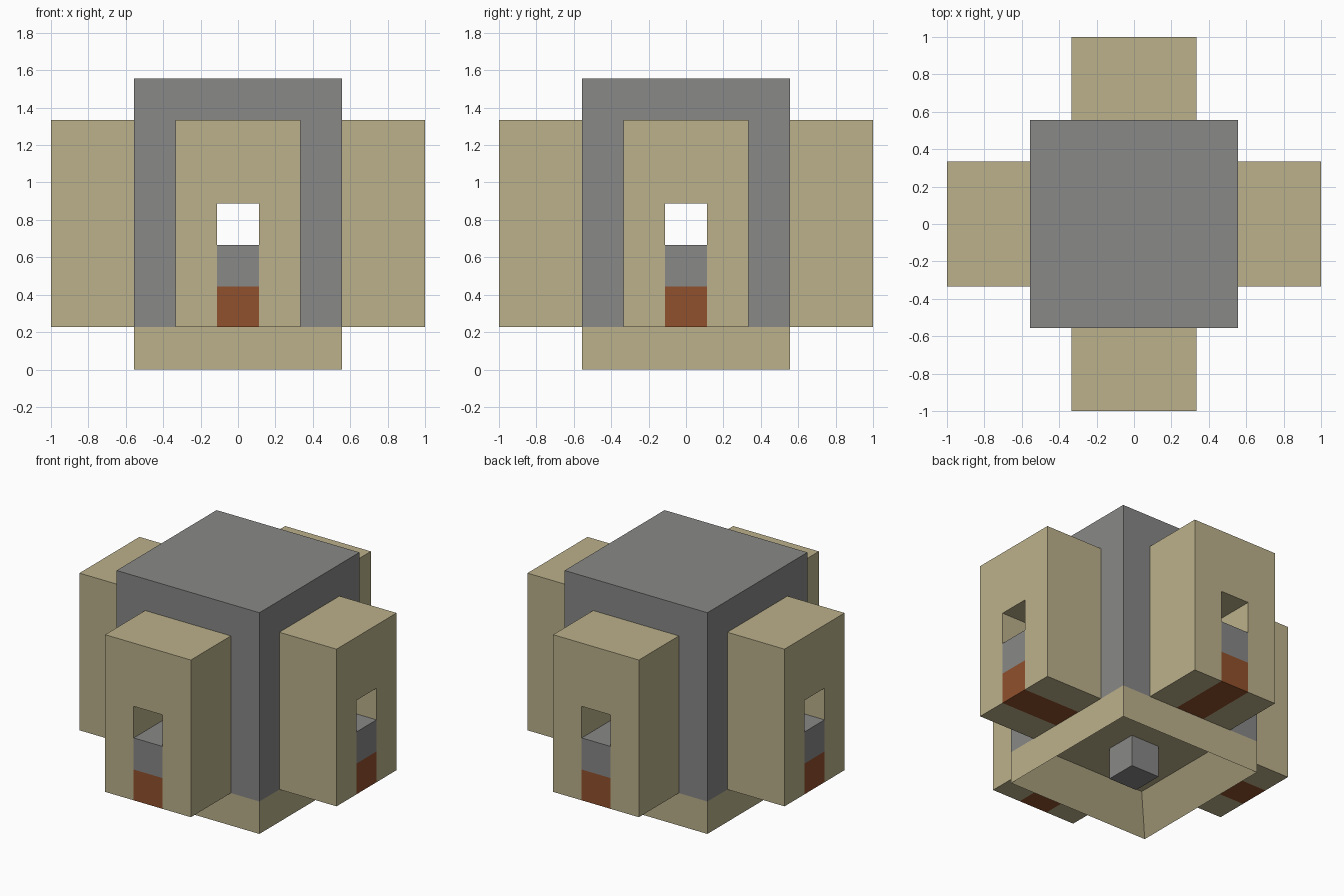
import bpy
import bmesh
from math import pi
from mathutils import Matrix, Vector

U = 2 / 9            # module of the design
FLOOR = 0.228        # underside of body and wings
BODY = 2.5 * U       # half width of the body

default = bpy.data.objects.get("Cube")
if default:
    bpy.data.objects.remove(default, do_unlink=True)


def material(name, rgb):
    m = bpy.data.materials.new(name)
    m.use_nodes = True
    color = (*rgb, 1)
    m.diffuse_color = color
    m.node_tree.nodes["Principled BSDF"].inputs["Base Color"].default_value = color
    return m


TAN = material("tan", (0.50, 0.44, 0.26))
GREY = material("grey", (0.246, 0.246, 0.242))
BROWN = material("rust_brown", (0.285, 0.082, 0.026))


def finish(bm, name, mat):
    bmesh.ops.recalc_face_normals(bm, faces=bm.faces)
    mesh = bpy.data.meshes.new(name)
    bm.to_mesh(mesh)
    bm.free()
    mesh.materials.append(mat)
    ob = bpy.data.objects.new(name, mesh)
    bpy.context.collection.objects.link(ob)
    return ob


def box_mesh(x, y, z):
    bm = bmesh.new()
    size = Matrix.Diagonal((x[1] - x[0], y[1] - y[0], z[1] - z[0], 1))
    mid = Vector((sum(x) / 2, sum(y) / 2, sum(z) / 2))
    bmesh.ops.create_cube(bm, size=1, matrix=Matrix.Translation(mid) @ size)
    return bm


def box(name, mat, x, y, z):
    return finish(box_mesh(x, y, z), name, mat)


# Body with crossing tunnels at window height
body = box("body", GREY, (-BODY, BODY), (-BODY, BODY), (FLOOR, 7 * U))
half, sill, head = U / 2, 3 * U, 4 * U
for name, x, y in (("tunnel_cutter_x", 2, half), ("tunnel_cutter_y", half, 2)):
    cutter = box(name, GREY, (-x, x), (-y, y), (sill, head))
    cutter.hide_render = True
    mod = body.modifiers.new(name, "BOOLEAN")
    mod.object = cutter
    mod.operation = "DIFFERENCE"
    mod.solver = "EXACT"
    bpy.context.view_layer.objects.active = body
    bpy.ops.object.modifier_apply(modifier=name)
    bpy.data.objects.remove(cutter, do_unlink=True)

# Base with a square recess underneath
bm = box_mesh((-BODY, BODY), (-BODY, BODY), (0, FLOOR))
bm.normal_update()
bottom = min(bm.faces, key=lambda f: f.calc_center_median().z)
bmesh.ops.inset_region(bm, faces=[bottom], thickness=U)
bmesh.ops.translate(bm, verts=bottom.verts, vec=(0, 0, U))
finish(bm, "base", TAN)
box("centre_post", GREY, (-half, half), (-half, half), (0, U))

# Four wings: an arch with a grey sill block over a brown block
wide = 1.5 * U
arch = [(-wide, FLOOR), (-half, FLOOR), (-half, head), (half, head),
        (half, FLOOR), (wide, FLOOR), (wide, 6 * U), (-wide, 6 * U)]
for i, side in enumerate(("front", "left", "back", "right")):
    turn = Matrix.Rotation(i * pi / 2, 4, "Z")
    bm = bmesh.new()
    face = bm.faces.new([bm.verts.new((x, -1, z)) for x, z in arch])
    out = bmesh.ops.extrude_face_region(bm, geom=[face])
    verts = [v for v in out["geom"] if isinstance(v, bmesh.types.BMVert)]
    bmesh.ops.translate(bm, verts=verts, vec=(0, 1 - BODY, 0))
    wing = finish(bm, side + "_wing", TAN)
    lower = box(side + "_lower_block", BROWN, (-half, half), (-1, -BODY), (FLOOR, 2 * U))
    upper = box(side + "_sill_block", GREY, (-half, half), (-1, -BODY), (2 * U, sill))
    for ob in (wing, lower, upper):
        ob.data.transform(turn)
